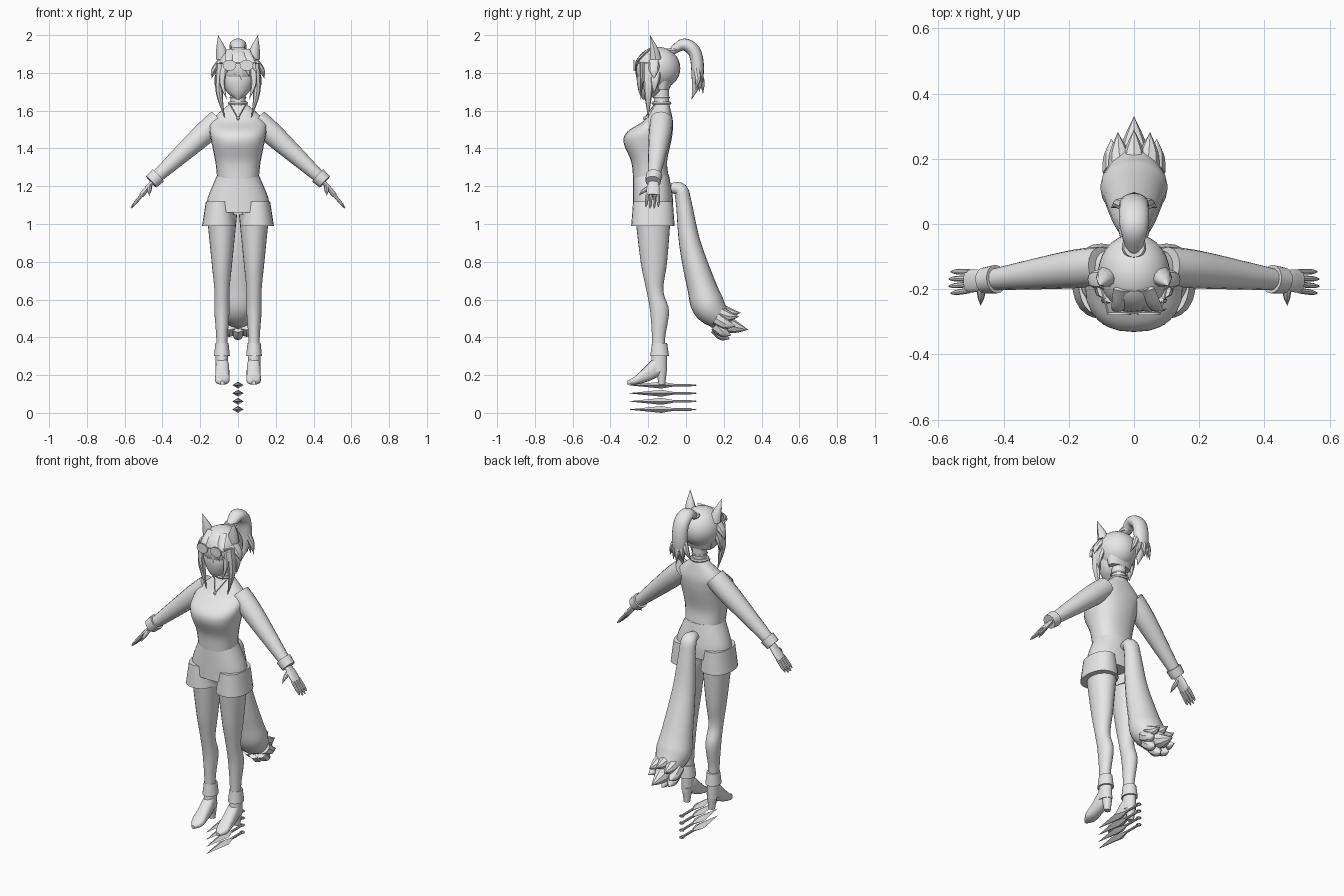
import bpy, math
from mathutils import Vector

cube = bpy.data.objects.get("Cube")
if cube:
    bpy.data.objects.remove(cube, do_unlink=True)

grey = bpy.data.materials.new("light_grey")
grey.use_nodes = True
grey.diffuse_color = (.8, .8, .8, 1)
grey.node_tree.nodes["Principled BSDF"].inputs["Base Color"].default_value = grey.diffuse_color

X, Y, Z = Vector((1, 0, 0)), Vector((0, 1, 0)), Vector((0, 0, 1))


def finish(obj, name, mirror=False, angle=40):
    """Name, colour, smooth and optionally mirror a part."""
    obj.name = name
    obj.data.materials.append(grey)
    bpy.ops.object.select_all(action='DESELECT')
    obj.select_set(True)
    bpy.context.view_layer.objects.active = obj
    bpy.ops.object.shade_smooth_by_angle(angle=math.radians(angle))
    if mirror:
        obj.modifiers.new("Mirror", 'MIRROR').use_mirror_merge = False
    return obj


def blend(before, start, end, after, t):
    """One value on a smooth curve between start and end."""
    slope_in, slope_out = (end - before) / 2, (after - start) / 2
    ease = t * t * (3 - 2 * t)
    return (start + (end - start) * ease + slope_in * t * (1 - t) ** 2
            - slope_out * t * t * (1 - t))


def refine(rings, steps):
    """Pass a smooth curve through every value of the rings."""
    result = []
    last = len(rings) - 1
    for i in range(last):
        group = [rings[min(max(j, 0), last)] for j in range(i - 1, i + 3)]
        for step in range(steps):
            result.append([blend(*values, step / steps) for values in zip(*group)])
    result.append(list(rings[last]))
    return result


def loft(name, rings, side=X, axis=None, sides=16, steps=5, power=1, mirror=False, angle=40):
    """Skin elliptical rings: x, y, z, radius towards side, other radius."""
    rings = refine(rings, steps)
    centres = [Vector(ring[:3]) for ring in rings]
    last = len(rings) - 1
    verts, faces = [], []
    for i, ring in enumerate(rings):
        along = axis or (centres[min(i + 1, last)] - centres[max(i - 1, 0)]).normalized()
        across = (side - along * side.dot(along)).normalized()
        other = along.cross(across)
        for k in range(sides):
            turn = math.tau * k / sides
            c, s = (math.copysign(abs(f(turn)) ** power, f(turn)) for f in (math.cos, math.sin))
            verts.append(centres[i] + across * c * max(ring[3], .001)
                         + other * s * max(ring[4], .001))
    for i in range(last):
        for k in range(sides):
            a, b = i * sides + k, i * sides + (k + 1) % sides
            faces.append((a, b, b + sides, a + sides))
    faces.append(tuple(reversed(range(sides))))
    faces.append(tuple(range(last * sides, len(verts))))
    mesh = bpy.data.meshes.new(name)
    mesh.from_pydata(verts, [], faces)
    obj = bpy.data.objects.new(name, mesh)
    bpy.context.collection.objects.link(obj)
    return finish(obj, name, mirror, angle)


def tube(name, points, radii, flat=1, **options):
    """Limb through points; flat is the ratio of the two radii."""
    rings = [(*point, radius, radius * flat) for point, radius in zip(points, radii)]
    return loft(name, rings, **options)


def body(name, rows, x=0, **options):
    """Upright part from rows: height, half width, front and back depth."""
    rings = [(x, -(front + back) / 2, z, width, (front - back) / 2)
             for z, width, front, back in rows]
    return loft(name, rings, axis=Z, sides=24, **options)


def strand(name, start, tip, width, bow, flat=1, mirror=False):
    """Pointed lock of hair or fur, bowed sideways in the middle."""
    start, tip = Vector(start), Vector(tip)
    middle = start.lerp(tip, .5) + bow
    return tube(name, [start, middle, tip], [width, width * .8, 0], flat,
                sides=8, mirror=mirror)


def torus(name, location, major, minor):
    bpy.ops.mesh.primitive_torus_add(location=location, major_radius=major, minor_radius=minor,
                                     major_segments=24, minor_segments=6)
    return finish(bpy.context.object, name)


def ball(name, location, scale):
    bpy.ops.mesh.primitive_uv_sphere_add(location=location, segments=28, ring_count=16, radius=1)
    bpy.context.object.scale = scale
    return finish(bpy.context.object, name)


# Sweater body, neck and collar
body("sweater", [(1.24, .11, .28, .09), (1.33, .12, .29, .1), (1.43, .14, .33, .08),
                 (1.49, .15, .31, .07), (1.55, .14, .22, .07), (1.64, .04, .16, .09)],
     power=.85)
neck = Vector((0, -.13, 1.6))
tube("neck", [neck, neck + Z * .15], [.04, .04])
torus("collar", neck + Z * .04, .044, .009)
torus("choker", neck + Z * .07, .04, .005)

# Necklace and pendant
pendant = Vector((0, -.22, 1.56))
tube("necklace", [(.04, -.17, 1.63), pendant], [.003, .003], sides=6, mirror=True)
ball("pendant", pendant, (.007, .007, .01))

# Sleeve, cuff and hand share the line of the arm
elbow, wrist = Vector((.2, -.14, 1.46)), Vector((.43, -.17, 1.25))
arm = (wrist - elbow).normalized()
hand = Vector((.14, -.01, -.17)).normalized()
tube("sleeve", [(.1, -.13, 1.55), elbow, wrist], [.06, .058, .033], side=Y, mirror=True)
tube("cuff", [wrist - arm * .01, wrist + arm * .04], [.044, .04], side=Y, mirror=True)
tube("palm", [wrist, wrist + hand * .08, wrist + hand * .13], [.02, .034, .034], .4,
     side=Y, mirror=True)
for i in range(4):
    offset = i - 1.5
    knuckle = wrist + hand * .12 + Y * offset * .019
    tip = wrist + hand * (.22 - .01 * abs(offset)) + Y * offset * .022
    tube("finger", [knuckle, knuckle.lerp(tip, .7), tip], [.009, .008, .003],
         side=Y, sides=8, mirror=True)
strand("thumb", wrist + hand * .06, (.47, -.25, 1.15), .014, -Y * .01, mirror=True)

# Shorts: hips and two wide legs
body("shorts_hips", [(1.26, .11, .28, .09), (1.14, .16, .28, .07), (1.06, .17, .28, .07)],
     power=.9)
body("shorts_leg", [(1.12, .07, .28, .07), (.99, .09, .29, .06)], x=.1,
     power=.9, mirror=True)

# Legs
body("leg", [(1.05, .08, .27, .08), (.8, .055, .24, .1), (.65, .04, .21, .12),
             (.54, .04, .19, .09), (.4, .03, .18, .11), (.3, .03, .18, .11)],
     x=.085, mirror=True)

# Heeled boots
body("boot_cuff", [(.37, .035, .18, .1), (.3, .042, .19, .09)], x=.085, mirror=True)
body("boot_shaft", [(.32, .033, .18, .1), (.22, .033, .19, .1)], x=.085, mirror=True)
foot = [(.11, .25, .02, .03), (.16, .24, .035, .055), (.22, .2, .037, .04),
        (.27, .172, .037, .022), (.31, .16, .01, .01)]
loft("boot_foot", [(.083, -reach, z, width, height) for reach, z, width, height in foot],
     axis=-Y, power=.8, mirror=True)
body("boot_heel", [(.24, .03, .16, .1), (.15, .018, .145, .11)], x=.083, mirror=True)

# Head and hair cap
body("face", [(1.66, .01, .23, .2), (1.7, .06, .25, .13), (1.77, .09, .26, .1),
              (1.87, .08, .24, .1)])
ball("hair_cap", (0, -.15, 1.825), (.11, .12, .113))
body("hair_nape", [(1.83, .1, .2, .04), (1.71, .07, .16, .09)])

# Pointed ears
tube("ear", [(.08, -.16, 1.87), (.09, -.17, 1.93), (.105, -.19, 2)], [.036, .025, 0], .9,
     axis=Z, sides=10, mirror=True)

# Fringe, cheek locks and outer flicks
for i in range(-2, 3):
    strand("fringe_lock", (i * .02, -.2, 1.92), (i * .04 + .02, -.26, 1.76 + .02 * abs(i)),
           .024, -Y * .03, .35)
strand("cheek_lock", (.09, -.2, 1.85), (.07, -.2, 1.56), .024, X * .02, 1.2, mirror=True)
strand("short_cheek_lock", (.07, -.23, 1.85), (.06, -.24, 1.66), .02, X * .02, .6, mirror=True)
strand("side_flick", (.09, -.17, 1.86), (.14, -.17, 1.77), .02, X * .01, 1.6, mirror=True)
strand("lower_flick", (.09, -.16, 1.82), (.11, -.17, 1.69), .02, X * .01, 1.5, mirror=True)

# Sunglasses
lens = Vector((.045, -.272, 1.84))
tube("lens", [lens, lens - Y * .007], [.036, .036], .8, axis=-Y, steps=1, mirror=True)
hinge = lens + Vector((.035, 0, .01))
temple = Vector((.11, -.15, 1.85))
tube("glasses_arm", [hinge, temple], [.004, .004], side=Z, sides=6, mirror=True)
tube("glasses_bridge", [hinge - X * .06, hinge - X * .1], [.004, .004], side=Z, sides=6)

# Ponytail with loose tips
torus("hair_tie", (0, -.07, 1.92), .026, .011)
tube("ponytail", [(0, -.08, 1.91), (0, -.01, 1.95), (0, .05, 1.9), (0, .06, 1.77),
                  (0, .03, 1.66)], [.025, .043, .046, .04, 0], .75)
for i in range(-2, 3):
    strand("ponytail_tip", (i * .012, .055, 1.82),
           (i * .035, .09 - .02 * abs(i), 1.69 + .01 * abs(i)), .02, Y * .01)

# Bushy tail with a fan of pointed tufts
tube("tail", [(0, -.08, 1.19), (0, -.03, 1.18), (0, -.01, 1.1), (0, .02, .9), (0, .08, .68),
              (0, .13, .55), (0, .25, .45)], [.03, .045, .05, .067, .09, .1, .03], .85, sides=20)
strand("tail_tip", (0, .15, .5), (0, .33, .44), .05, -Z * .01)
for k in range(8):
    c, s = math.cos(math.tau * k / 8), math.sin(math.tau * k / 8)
    strand("tail_tuft", (.06 * c, .16, .5 + .05 * s), (.07 * c, .26 + .03 * s, .46 + .07 * s),
           .036, -Z * .01)

# Stack of four throwing blades, each with a handle and ring
for i in range(4):
    z = .018 + .043 * i
    loft("blade", [(0, -.3, z, 0, 0), (0, -.13, z, .03, .018), (0, -.06, z, .006, .006)],
         axis=Y, sides=4, steps=1, angle=20)
    tube("blade_handle", [(0, -.07, z), (0, .03, z)], [.007, .007], sides=8, steps=1)
    torus("blade_ring", (0, .04, z), .011, .004)
